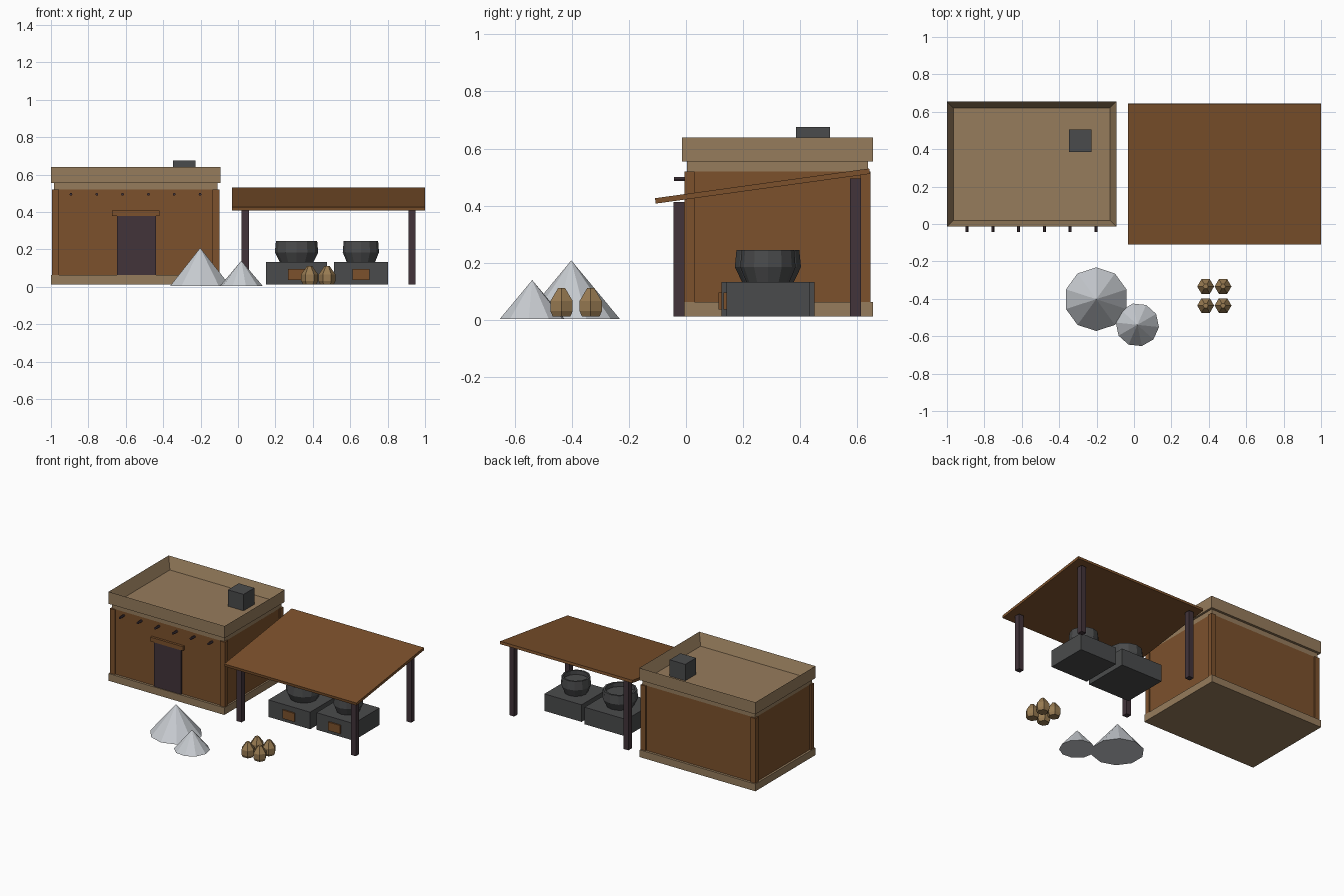
import bpy, bmesh, math

if "Cube" in bpy.data.objects:
    bpy.data.objects.remove(bpy.data.objects["Cube"])


def material(name, r, g, b):
    lin = [(c / 255 / 12.92) if c < 10 else ((c / 255 + 0.055) / 1.055) ** 2.4 for c in (r, g, b)]
    m = bpy.data.materials.new(name)
    m.diffuse_color = (*lin, 1)
    m.use_nodes = True
    m.node_tree.nodes["Principled BSDF"].inputs["Base Color"].default_value = m.diffuse_color
    return m


TAN = material("pale_mud", 150, 124, 92)
BROWN = material("brown_clay", 124, 81, 44)
WOOD = material("dark_wood", 66, 52, 58)
GREY = material("dark_stone", 74, 75, 76)
SALT = material("white_salt", 200, 204, 209)
SACK = material("sackcloth", 152, 123, 82)


def finish(name, bm, mat):
    bmesh.ops.recalc_face_normals(bm, faces=bm.faces)
    me = bpy.data.meshes.new(name)
    bm.to_mesh(me)
    bm.free()
    me.materials.append(mat)
    ob = bpy.data.objects.new(name, me)
    bpy.context.collection.objects.link(ob)
    return ob


def box(name, x, y, z, mat):
    """Box from (min, max) ranges, with its origin at its centre."""
    bm = bmesh.new()
    bmesh.ops.create_cube(bm, size=1)
    bmesh.ops.scale(bm, vec=(x[1] - x[0], y[1] - y[0], z[1] - z[0]), verts=bm.verts)
    ob = finish(name, bm, mat)
    ob.location = [(r[0] + r[1]) / 2 for r in (x, y, z)]
    return ob


def lathe(name, cx, cy, profile, sides, mat, turn=0.0):
    """Turned solid from (radius, z) points; end rings are capped, radius 0 is a tip."""
    bm = bmesh.new()
    rings = []
    for r, z in profile:
        n = sides if r > 0 else 1
        rings.append([bm.verts.new((r * math.cos(turn + math.tau * i / sides),
                                    r * math.sin(turn + math.tau * i / sides), z)) for i in range(n)])
    for a, b in zip(rings, rings[1:]):
        for i in range(sides):
            j = (i + 1) % sides
            if len(b) == 1:
                bm.faces.new((a[i], a[j], b[0]))
            else:
                bm.faces.new((a[i], a[j], b[j], b[i]))
    for ring in (rings[0], rings[-1]):
        if len(ring) > 1:
            bm.faces.new(ring)
    ob = finish(name, bm, mat)
    ob.location = (cx, cy, 0)
    return ob


# House: plinth, walls, corner pilasters
X0, X1, Y0, Y1 = -1.0, -0.094, -0.014, 0.655
box("house_plinth", (X0, X1 - 0.003), (Y0, Y1), (0.012, 0.063), TAN)
box("house_walls", (X0 + 0.015, X1 - 0.015), (Y0 + 0.017, Y1 - 0.017), (0.06, 0.52), BROWN)
for px in (X0 + 0.005, X1 - 0.043):
    for py in (Y0 + 0.008, Y1 - 0.044):
        box("corner_pilaster", (px, px + 0.038), (py, py + 0.036), (0.06, 0.52), BROWN)

# Flat roof with a raised parapet
box("roof_slab", (X0 + 0.015, X1 - 0.015), (Y0 + 0.017, Y1 - 0.017), (0.518, 0.557), TAN)
bm = bmesh.new()
bmesh.ops.create_cube(bm, size=1)
bmesh.ops.scale(bm, vec=(X1 - X0, Y1 - Y0, 0.085), verts=bm.verts)
bm.faces.ensure_lookup_table()
top = max(bm.faces, key=lambda f: f.calc_center_median().z)
bmesh.ops.inset_region(bm, faces=[top], thickness=0.048)
bmesh.ops.translate(bm, vec=(0, 0, -0.08), verts=top.verts)
finish("roof_parapet", bm, TAN).location = ((X0 + X1) / 2, (Y0 + Y1) / 2, 0.597)
box("chimney", (-0.348, -0.226), (0.385, 0.505), (0.555, 0.675), GREY)

# Door, lintel and roof beam ends
box("door", (-0.647, -0.438), (-0.009, 0.02), (0.063, 0.377), WOOD)
box("door_lintel", (-0.674, -0.42), (-0.014, 0.02), (0.377, 0.407), BROWN)
for i in range(6):
    beam = lathe("roof_beam_end", -0.893 + 0.138 * i, 0.02, [(0.008, 0), (0.008, 0.062)], 6, WOOD)
    beam.rotation_euler.x = math.pi / 2
    beam.location.z = 0.494

# Lean-to shelter
canopy = box("shelter_roof", (-0.031, 1.0), (-0.111, 0.647), (0.459, 0.478), BROWN)
canopy.rotation_euler.x = math.radians(7.9)
for px in (0.02, 0.911):
    box("front_post", (px, px + 0.038), (-0.043, -0.005), (0.012, 0.412), WOOD)
    box("back_post", (px, px + 0.038), (0.575, 0.613), (0.012, 0.495), WOOD)

# Boiling stoves with pots
for cx, half, r in ((0.313, 0.163, 0.116), (0.657, 0.145, 0.097)):
    cy = 0.287
    box("stove", (cx - half, cx + half), (cy - half, cy + half), (0.012, 0.132), GREY)
    box("stove_mouth", (cx - 0.046, cx + 0.046), (cy - half - 0.01, cy - half + 0.02),
        (0.036, 0.096), BROWN)
    lathe("boiling_pot", cx, cy, [(r * 0.77, 0.13), (r, 0.184), (r * 0.95, 0.244),
                                  (r * 0.83, 0.244), (r * 0.83, 0.215)], 12, GREY)

# Salt heaps
lathe("large_salt_heap", -0.202, -0.402, [(0.17, 0.003), (0, 0.208)], 10, SALT, math.pi / 2)
lathe("small_salt_heap", 0.018, -0.539, [(0.116, 0.003), (0, 0.139)], 10, SALT, math.radians(102))

# Sacks
for sx in (0.383, 0.476):
    for sy in (-0.334, -0.436):
        lathe("sack", sx, sy, [(0.036, 0.012), (0.045, 0.03), (0.045, 0.066), (0.014, 0.111)], 6, SACK)
